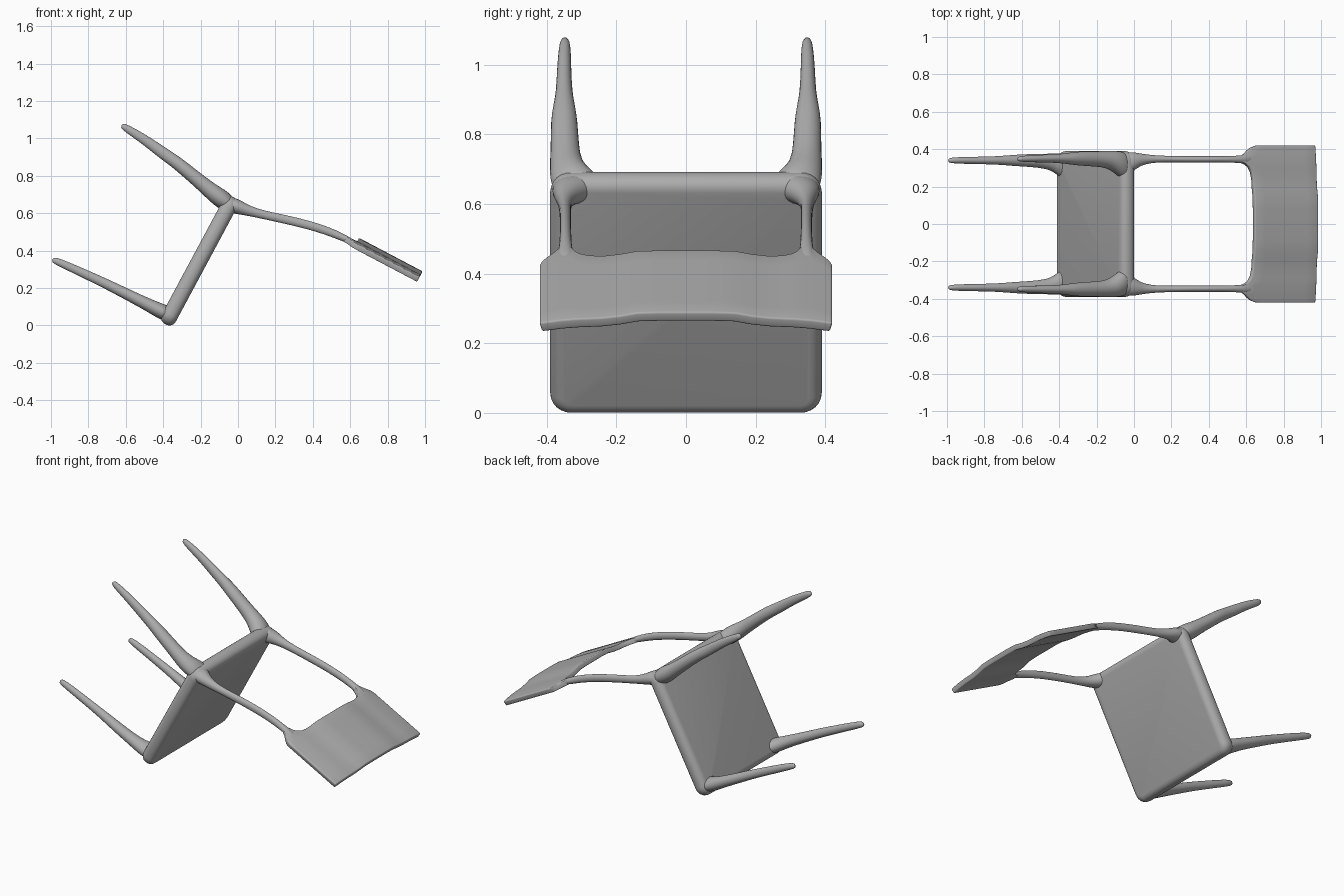
import bpy, bmesh, math
from mathutils import Vector

if "Cube" in bpy.data.objects:
    bpy.data.objects.remove(bpy.data.objects["Cube"])

grey = bpy.data.materials.new("plain grey")
grey.diffuse_color = (0.42, 0.42, 0.42, 1)
grey.use_nodes = True
grey.node_tree.nodes["Principled BSDF"].inputs["Base Color"].default_value = grey.diffuse_color


def finish(name, bm, angle=60):
    bmesh.ops.recalc_face_normals(bm, faces=bm.faces)
    me = bpy.data.meshes.new(name)
    bm.to_mesh(me)
    bm.free()
    me.materials.append(grey)
    ob = bpy.data.objects.new(name, me)
    bpy.context.collection.objects.link(ob)
    bpy.ops.object.select_all(action='DESELECT')
    ob.select_set(True)
    bpy.context.view_layer.objects.active = ob
    bpy.ops.object.shade_smooth_by_angle(angle=math.radians(angle))
    return ob


def mirror_y(ob):
    m = ob.modifiers.new("mirror", 'MIRROR')
    m.use_axis = (False, True, False)
    m.merge_threshold = 0.0005
    return m


def limb(name, stations, sides=12):
    """Tapered oval tube; each station is x, y, z, half width, half thickness."""
    bm = bmesh.new()
    pts = [Vector(s[:3]) for s in stations]
    rings = []
    for i, (x, y, z, w, t) in enumerate(stations):
        d = pts[min(i + 1, len(pts) - 1)] - pts[max(i - 1, 0)]
        n = Vector((-d.z, 0, d.x)).normalized()
        ring = []
        for k in range(sides):
            a = math.tau * k / sides
            ring.append(bm.verts.new(pts[i] + Vector((0, w * math.cos(a), 0)) + n * t * math.sin(a)))
        rings.append(ring)
    for r0, r1 in zip(rings, rings[1:]):
        for k in range(sides):
            j = (k + 1) % sides
            bm.faces.new((r0[k], r0[j], r1[j], r1[k]))
    bm.faces.new(rings[0])
    bm.faces.new(rings[-1])
    ob = finish(name, bm, 180)
    mirror_y(ob)
    ob.modifiers.new("smooth", 'SUBSURF').levels = 1
    ob.modifiers["smooth"].render_levels = 1
    return ob


# Seat: a tilted slab with rounded corners and a rounded rim
bm = bmesh.new()
bmesh.ops.create_cube(bm, size=1)
bmesh.ops.scale(bm, vec=(0.085, 0.78, 0.77), verts=bm.verts)
corners = [e for e in bm.edges if abs(e.verts[0].co.x - e.verts[1].co.x) > 0.01]
bmesh.ops.bevel(bm, geom=corners, offset=0.06, segments=6, profile=0.5, affect='EDGES')
rim = [e for e in bm.edges if abs(e.verts[0].co.x - e.verts[1].co.x) < 0.001]
bmesh.ops.bevel(bm, geom=rim, offset=0.038, segments=5, profile=0.5, affect='EDGES')
seat = finish("seat", bm, 60)
seat.rotation_euler = (0, math.atan2(0.473, 0.881), 0)
seat.location = (-0.206, 0, 0.346)

# Legs, flared where they meet the seat
limb("upper_legs", [
    (-0.03, 0.305, 0.635, 0.075, 0.035), (-0.065, 0.315, 0.66, 0.075, 0.05),
    (-0.10, 0.332, 0.685, 0.062, 0.052), (-0.14, 0.345, 0.715, 0.048, 0.046),
    (-0.20, 0.348, 0.765, 0.042, 0.040), (-0.29, 0.35, 0.84, 0.040, 0.037),
    (-0.34, 0.35, 0.88, 0.033, 0.035), (-0.40, 0.35, 0.92, 0.024, 0.033),
    (-0.50, 0.35, 0.995, 0.021, 0.027), (-0.59, 0.348, 1.05, 0.018, 0.022),
    (-0.625, 0.348, 1.073, 0.012, 0.015)])
limb("lower_legs", [
    (-0.35, 0.305, 0.05, 0.07, 0.035), (-0.385, 0.31, 0.065, 0.07, 0.044),
    (-0.42, 0.325, 0.08, 0.055, 0.042), (-0.46, 0.335, 0.10, 0.042, 0.037),
    (-0.55, 0.34, 0.145, 0.036, 0.032), (-0.65, 0.34, 0.195, 0.031, 0.029),
    (-0.72, 0.34, 0.23, 0.023, 0.027), (-0.85, 0.34, 0.29, 0.020, 0.024),
    (-0.96, 0.34, 0.34, 0.018, 0.021), (-0.995, 0.34, 0.353, 0.012, 0.015)])

# Thin posts from the seat to the back panel
limb("back_posts", [
    (-0.07, 0.31, 0.65, 0.07, 0.04), (-0.03, 0.322, 0.643, 0.066, 0.045),
    (0.01, 0.34, 0.63, 0.044, 0.038), (0.06, 0.347, 0.612, 0.026, 0.028),
    (0.13, 0.348, 0.593, 0.018, 0.023), (0.25, 0.346, 0.568, 0.017, 0.024),
    (0.38, 0.346, 0.537, 0.017, 0.024), (0.48, 0.346, 0.505, 0.017, 0.023),
    (0.55, 0.346, 0.475, 0.019, 0.021), (0.60, 0.346, 0.452, 0.026, 0.017),
    (0.64, 0.346, 0.43, 0.025, 0.010)])

# Back panel: y position, bend depth, inner edge shift toward the post
profile = [(0, 0, 0), (0.08, 0, 0), (0.14, 0.002, 0), (0.19, 0.012, 0),
           (0.24, 0.018, 0), (0.28, 0.02, -0.008), (0.305, 0.021, -0.022),
           (0.32, 0.022, -0.042), (0.33, 0.023, -0.068), (0.362, 0.026, -0.068),
           (0.375, 0.028, -0.045), (0.395, 0.031, -0.022), (0.41, 0.033, 0.0),
           (0.417, 0.035, 0.025)]
along, normal = Vector((0.885, 0, -0.466)), Vector((0.466, 0, 0.885))
bm = bmesh.new()
rows = []
for y, bend, shift in profile:
    start = Vector((0.64, y, 0.455)) - normal * bend
    rows.append([bm.verts.new(start + along * (shift + (0.384 - shift) * k / 6)) for k in range(7)])
for a, b in zip(rows, rows[1:]):
    for k in range(6):
        bm.faces.new((a[k], a[k + 1], b[k + 1], b[k]))
panel = finish("back_panel", bm, 60)
mirror_y(panel)
thick = panel.modifiers.new("thickness", 'SOLIDIFY')
thick.thickness, thick.offset = 0.03, 0
edge = panel.modifiers.new("rounded edge", 'BEVEL')
edge.width, edge.segments, edge.angle_limit = 0.008, 3, math.radians(60)
